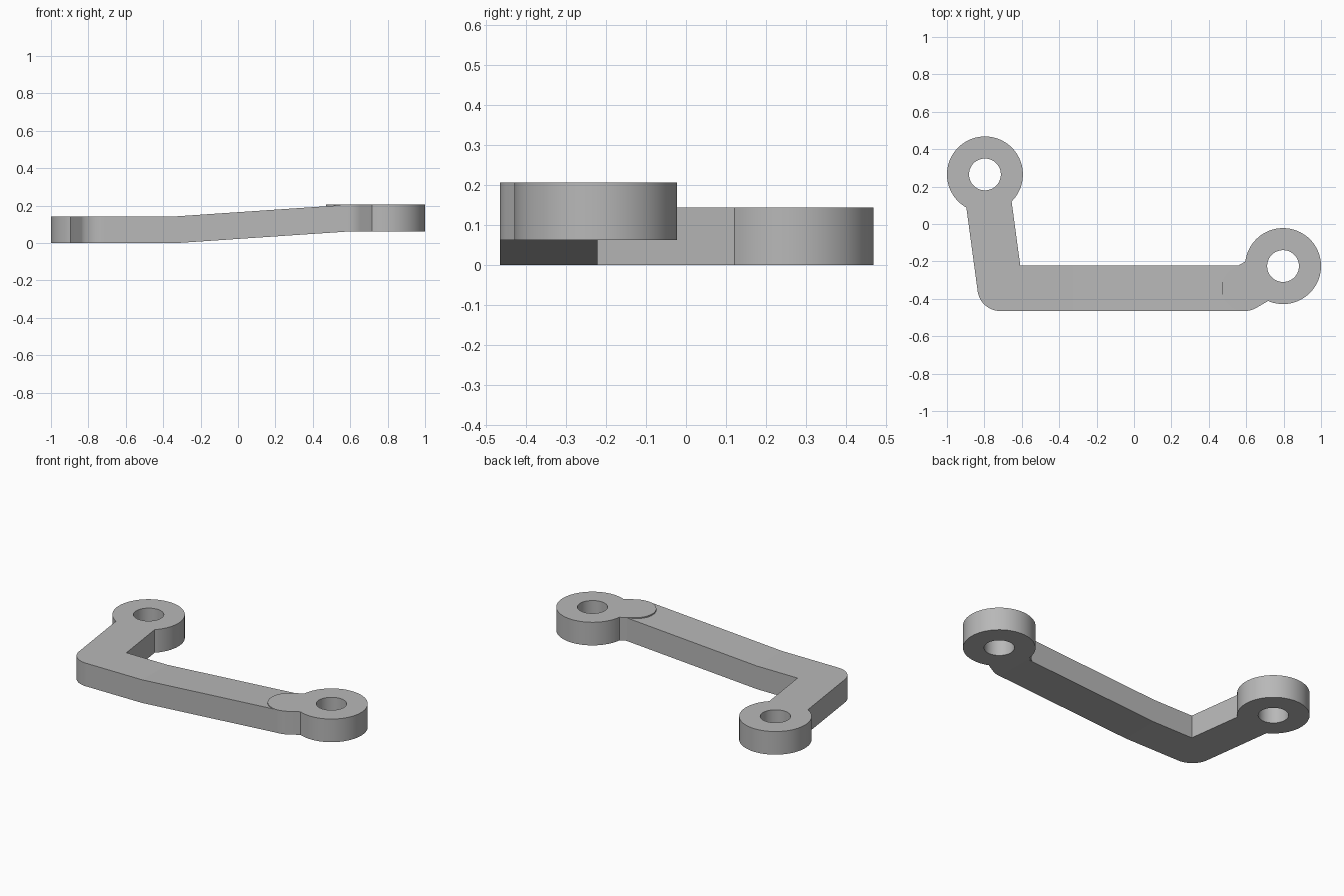
import bpy, bmesh
from math import pi, cos, sin, atan2
from mathutils import Vector

cube = bpy.data.objects.get("Cube")
if cube:
    bpy.data.objects.remove(cube, do_unlink=True)

grey = bpy.data.materials.new("plain grey")
grey.use_nodes = True
colour = (0.48, 0.48, 0.48, 1)
grey.diffuse_color = colour
grey.node_tree.nodes["Principled BSDF"].inputs["Base Color"].default_value = colour

THICK = 0.143        # thickness of every part
RISE = 0.062         # height of the raised end
HALF = 0.122         # half width of the bar
EYE, HOLE = 0.203, 0.085
LOW_EYE, HIGH_EYE = Vector((-0.797, 0.265)), Vector((0.797, -0.225))
CORNER, TIP = Vector((-0.715, -0.343)), Vector((0.592, -0.343))
BEND_X = -0.33


def extrude(name, points, offset):
    """Solid made by sweeping a flat outline along offset."""
    bm = bmesh.new()
    face = bm.faces.new([bm.verts.new(p) for p in points])
    swept = bmesh.ops.extrude_face_region(bm, geom=[face])["geom"]
    bmesh.ops.translate(bm, vec=offset, verts=[v for v in swept if isinstance(v, bmesh.types.BMVert)])
    bmesh.ops.recalc_face_normals(bm, faces=bm.faces)
    mesh = bpy.data.meshes.new(name)
    bm.to_mesh(mesh)
    bm.free()
    mesh.materials.append(grey)
    ob = bpy.data.objects.new(name, mesh)
    bpy.context.collection.objects.link(ob)
    return ob


def arc(centre, radius, start, sweep, z, steps):
    return [(centre.x + radius * cos(start + sweep * i / steps),
             centre.y + radius * sin(start + sweep * i / steps), z) for i in range(steps + 1)]


def disc(name, centre, radius, z, height=THICK):
    return extrude(name, arc(centre, radius, 0, 2 * pi, z, 96)[:-1], (0, 0, height))


def link(name, start, end, z):
    """Plate with a round start and a straight end inside the eye."""
    way = end - start
    points = arc(start, HALF, atan2(way.y, way.x) + pi / 2, pi, z, 48)
    side = Vector((-way.y, way.x)).normalized() * HALF
    points += [(*(end - side), z), (*(end + side), z)]
    return extrude(name, points, (0, 0, THICK))


def combine(target, other, operation):
    mod = target.modifiers.new("join", 'BOOLEAN')
    mod.operation, mod.solver, mod.object = operation, 'EXACT', other
    bpy.context.view_layer.objects.active = target
    bpy.ops.object.modifier_apply(modifier=mod.name)
    bpy.data.objects.remove(other, do_unlink=True)


# Cranked bar: level near the corner, then rising to the tip
profile = [(CORNER.x, 0), (BEND_X, 0), (TIP.x, RISE),
           (TIP.x, RISE + THICK), (BEND_X, THICK), (CORNER.x, THICK)]
lever = extrude("cranked_lever", [(x, CORNER.y - HALF, z) for x, z in profile], (0, 2 * HALF, 0))

# Short arms and round eyes at both ends
for end, root, eye, z in (("low", CORNER, LOW_EYE, 0), ("high", TIP, HIGH_EYE, RISE)):
    combine(lever, link(end + "_arm", root, eye, z), 'UNION')
    combine(lever, disc(end + "_eye", eye, EYE, z), 'UNION')

# Pin holes through the eyes
for centre in (LOW_EYE, HIGH_EYE):
    combine(lever, disc("pin_hole", centre, HOLE, -1, 2), 'DIFFERENCE')

bpy.ops.object.select_all(action='DESELECT')
lever.select_set(True)
bpy.context.view_layer.objects.active = lever
bpy.ops.object.shade_smooth_by_angle(angle=pi / 9)
# Keep the shallow bends of the bar flat
for poly in lever.data.polygons:
    if abs(poly.normal.z) > 0.5:
        poly.use_smooth = False
